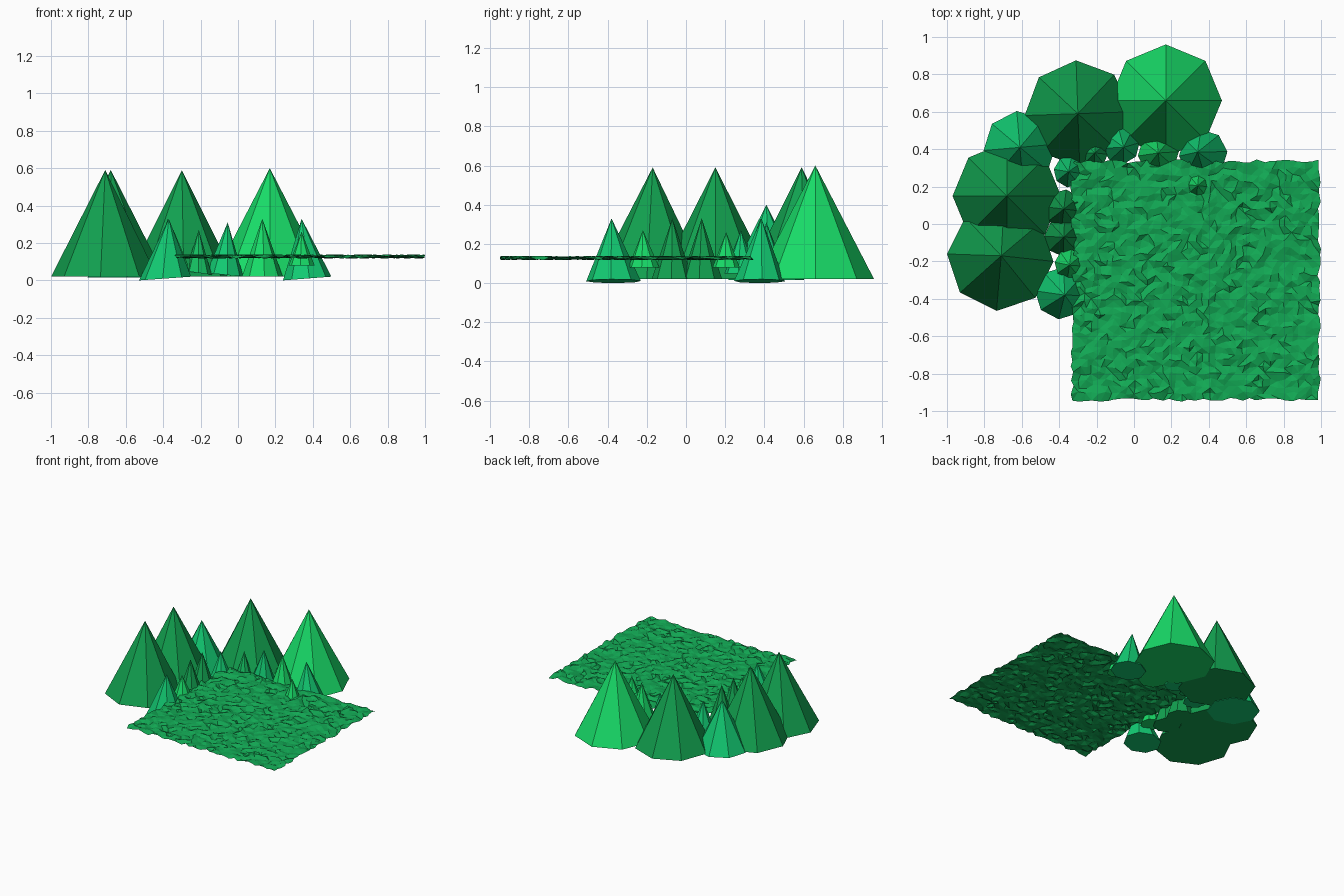
import bpy, bmesh, math, random

if "Cube" in bpy.data.objects:
    bpy.data.objects.remove(bpy.data.objects["Cube"])
random.seed(4)


def mat(name, col):
    m = bpy.data.materials.new(name)
    m.diffuse_color = (*col, 1)
    m.use_nodes = True
    m.node_tree.nodes["Principled BSDF"].inputs["Base Color"].default_value = m.diffuse_color
    return m


GRASS = mat("grass", (0.006, 0.40, 0.09))
BRIGHT = mat("bright_green", (0.009, 0.72, 0.14))
DARK = mat("dark_green", (0.006, 0.36, 0.08))
TEAL = mat("teal_green", (0.006, 0.60, 0.17))
MID = mat("mid_green", (0.007, 0.52, 0.12))


def finish(name, bm, material):
    bmesh.ops.recalc_face_normals(bm, faces=bm.faces)
    me = bpy.data.meshes.new(name)
    bm.to_mesh(me)
    bm.free()
    me.materials.append(material)
    ob = bpy.data.objects.new(name, me)
    bpy.context.collection.objects.link(ob)
    return ob


def tree(name, apex, base, r, z0, z1, material, rot=0, tilt=0):
    """Eight-sided cone; apex and base centre may differ, base may slope in x."""
    bm = bmesh.new()
    top = bm.verts.new((*apex, z1))
    ring = []
    for i in range(8):
        a = math.radians(rot) + i * math.tau / 8
        ring.append(bm.verts.new((base[0] + r * math.cos(a), base[1] + r * math.sin(a),
                                  z0 + tilt * math.cos(a))))
    bm.faces.new(ring[::-1])
    for i in range(8):
        bm.faces.new((ring[i], ring[(i + 1) % 8], top))
    return finish(name, bm, material)


# Large trees at the back and left
big = [
    ((0.17, 0.66), (0.17, 0.66), 0.30, 0.02, 0.60, BRIGHT, 0),
    ((-0.30, 0.59), (-0.30, 0.59), 0.285, 0.02, 0.59, DARK, 2),
    ((-0.68, 0.15), (-0.68, 0.15), 0.29, 0.02, 0.59, DARK, 0),
    ((-0.71, -0.17), (-0.715, -0.18), 0.285, 0.02, 0.59, DARK, -4),
    ((-0.61, 0.41), (-0.61, 0.41), 0.195, 0.015, 0.40, TEAL, 5),
]
for i, (a, b, r, z0, z1, m, rot) in enumerate(big):
    tree(f"large_tree_{i + 1}", a, b, r, z0, z1, m, rot)

# Small trees edging the lawn
small = [
    ((-0.37, -0.38), (-0.39, -0.37), 0.14, 0.01, 0.33, TEAL, 0.01),
    ((-0.345, -0.22), (-0.345, -0.215), 0.08, 0.08, 0.27, BRIGHT, 0),
    ((-0.375, -0.07), (-0.375, -0.07), 0.105, 0.02, 0.33, DARK, 0),
    ((-0.375, 0.08), (-0.375, 0.08), 0.105, 0.02, 0.33, DARK, 0),
    ((-0.35, 0.28), (-0.345, 0.28), 0.085, 0.05, 0.27, TEAL, 0),
    ((-0.21, 0.38), (-0.21, 0.375), 0.07, 0.04, 0.27, MID, -0.01),
    ((-0.055, 0.41), (-0.07, 0.42), 0.10, 0.03, 0.31, TEAL, -0.01),
    ((0.13, 0.38), (0.13, 0.375), 0.11, 0.02, 0.33, BRIGHT, 0),
    ((0.34, 0.385), (0.37, 0.375), 0.13, 0.01, 0.33, TEAL, 0.01),
    ((0.34, 0.205), (0.34, 0.205), 0.07, 0.08, 0.26, BRIGHT, 0),
]
for i, (a, b, r, z0, z1, m, t) in enumerate(small):
    tree(f"small_tree_{i + 1}", a, b, r, z0, z1, m, random.uniform(-10, 10), t)

# Rough lawn: a jittered flat grid
N = 36
bm = bmesh.new()
grid = []
for i in range(N + 1):
    for j in range(N + 1):
        x = -0.33 + 1.32 * i / N + random.uniform(-0.010, 0.010)
        y = -0.94 + 1.275 * j / N + random.uniform(-0.010, 0.010)
        grid.append(bm.verts.new((x, y, 0.128 + random.uniform(-0.011, 0.011))))
for i in range(N):
    for j in range(N):
        k = i * (N + 1) + j
        bm.faces.new((grid[k], grid[k + N + 1], grid[k + N + 2], grid[k + 1]))
bmesh.ops.triangulate(bm, faces=bm.faces[:])
finish("lawn", bm, GRASS)
